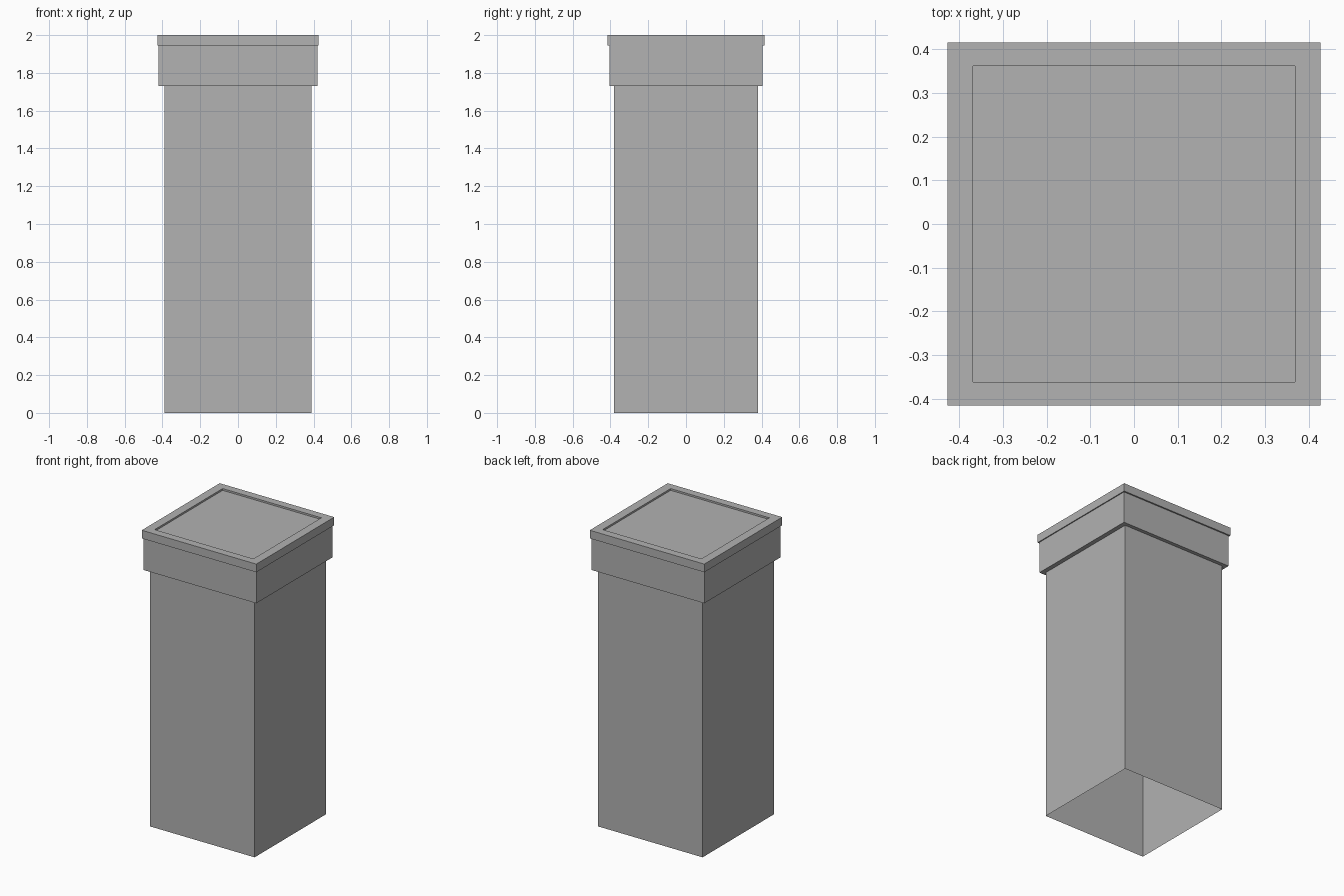
import bpy
import bmesh

cube = bpy.data.objects.get("Cube")
if cube:
    bpy.data.objects.remove(cube, do_unlink=True)

# Single painted finish
grey = bpy.data.materials.new("plain_grey")
grey.use_nodes = True
colour = (0.445, 0.445, 0.445, 1)
grey.diffuse_color = colour
grey.node_tree.nodes["Principled BSDF"].inputs["Base Color"].default_value = colour


def rectangular_shell(name, rings, cap=False):
    """Join rectangles (half width, half depth, height) into a flat-sided shell."""
    bm = bmesh.new()
    loops = [[bm.verts.new((sx * hx, sy * hy, z))
              for sx, sy in ((-1, -1), (1, -1), (1, 1), (-1, 1))]
             for hx, hy, z in rings]
    for low, high in zip(loops, loops[1:]):
        for i in range(4):
            j = (i + 1) % 4
            bm.faces.new((low[i], low[j], high[j], high[i]))
    if cap:
        bm.faces.new(loops[-1])
    mesh = bpy.data.meshes.new(name)
    bm.to_mesh(mesh)
    bm.free()
    mesh.materials.append(grey)
    obj = bpy.data.objects.new(name, mesh)
    bpy.context.collection.objects.link(obj)
    return obj


BODY = (0.39, 0.38)
COLLAR = (0.42, 0.405)
RIM = (0.427, 0.415)
PANEL = (0.368, 0.362)
COLLAR_Z, RIM_Z, TOP_Z, PANEL_Z = 1.73, 1.945, 2.0, 1.988

# Hollow column, open at the foot
rectangular_shell("column", [(*BODY, 0), (*BODY, COLLAR_Z)])

# Collar overhanging the column, with its narrow underside
rectangular_shell("collar", [(*BODY, COLLAR_Z), (*COLLAR, COLLAR_Z), (*COLLAR, RIM_Z)])

# Rim lip and the shallow sunken top panel
rectangular_shell("rim_and_top_panel", [
    (*COLLAR, RIM_Z), (*RIM, RIM_Z), (*RIM, TOP_Z),
    (*PANEL, TOP_Z), (*PANEL, PANEL_Z)], cap=True)
